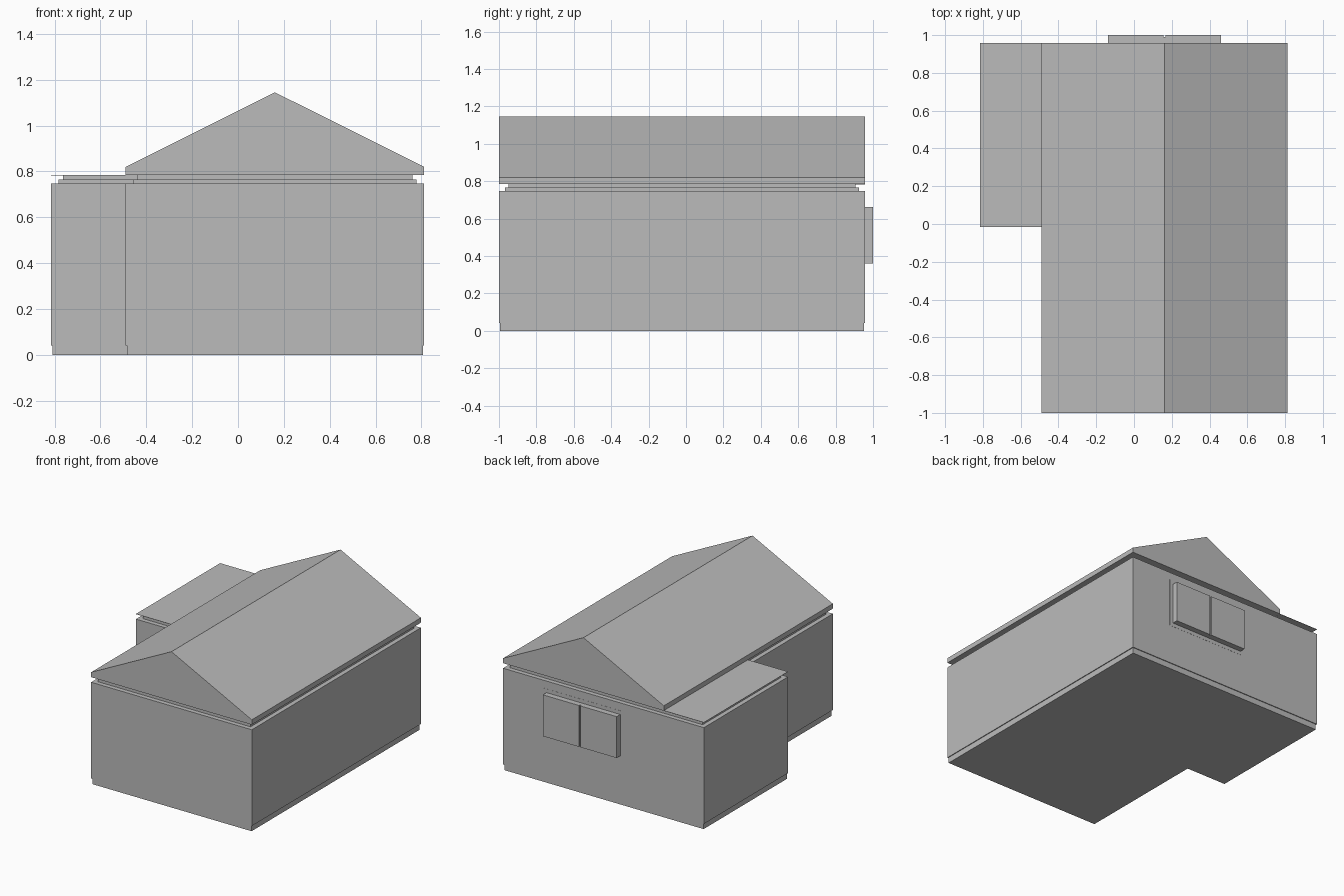
import bpy
import bmesh

cube = bpy.data.objects.get("Cube")
if cube:
    bpy.data.objects.remove(cube)

grey = bpy.data.materials.new("plain grey")
colour = (0.5, 0.5, 0.5, 1)
grey.diffuse_color = colour
grey.use_nodes = True
grey.node_tree.nodes["Principled BSDF"].inputs["Base Color"].default_value = colour

# Plan limits: main hall, and a side wing on its right
LEFT, RIDGE, INNER, WING = 0.812, 0.161, -0.49, -0.815
FRONT, BACK, WING_FRONT = -1.0, 0.957, -0.017


def prism(name, points, direction):
    """Extrude a closed outline along a direction."""
    bm = bmesh.new()
    face = bm.faces.new([bm.verts.new(p) for p in points])
    out = bmesh.ops.extrude_face_region(bm, geom=[face])
    verts = [g for g in out["geom"] if isinstance(g, bmesh.types.BMVert)]
    bmesh.ops.translate(bm, verts=verts, vec=direction)
    bmesh.ops.recalc_face_normals(bm, faces=bm.faces)
    mesh = bpy.data.meshes.new(name)
    bm.to_mesh(mesh)
    bm.free()
    mesh.materials.append(grey)
    obj = bpy.data.objects.new(name, mesh)
    bpy.context.collection.objects.link(obj)
    return obj


def storey(name, z0, z1, inset):
    """L-shaped layer of the house, inset from the wall line."""
    i = inset
    plan = [(LEFT - i, FRONT + i), (LEFT - i, BACK - i), (WING + i, BACK - i),
            (WING + i, WING_FRONT + i), (INNER + i, WING_FRONT + i),
            (INNER + i, FRONT + i)]
    return prism(name, [(x, y, z0) for x, y in plan], (0, 0, z1 - z0))


def box(name, x0, x1, y0, y1, z0, z1):
    return prism(name, [(x0, y0, z0), (x1, y0, z0), (x1, y1, z0), (x0, y1, z0)],
                 (0, 0, z1 - z0))


# Base, walls and the stepped cornice
storey("plinth", 0, 0.042, 0.006)
storey("walls", 0.042, 0.747, 0)
storey("lower_cornice", 0.747, 0.766, 0.033)
storey("upper_cornice", 0.766, 0.784, 0.052)

# Thin flat roof over the wing
box("wing_roof", WING, INNER, WING_FRONT, BACK, 0.783, 0.785)

# Gable roof over the hall
gable = [(INNER, 0.784), (LEFT, 0.784), (LEFT, 0.82), (RIDGE, 1.145), (INNER, 0.82)]
prism("gable_roof", [(x, FRONT, z) for x, z in gable], (0, BACK - FRONT, 0))

# Back window: flush surround, two projecting panes and a recessed joint
W0, W1, Z0, Z1 = -0.138, 0.46, 0.36, 0.663
box("window_surround", W0 - 0.027, W1 + 0.027, BACK - 0.01, BACK + 0.001,
    Z0 - 0.027, Z1 + 0.027)
for name, x0, x1 in (("right_pane", W0, RIDGE - 0.006), ("left_pane", RIDGE + 0.006, W1)):
    box(name, x0, x1, BACK, 1.0, Z0, Z1)
box("window_joint", RIDGE - 0.006, RIDGE + 0.006, BACK, 0.99, Z0, Z1)
